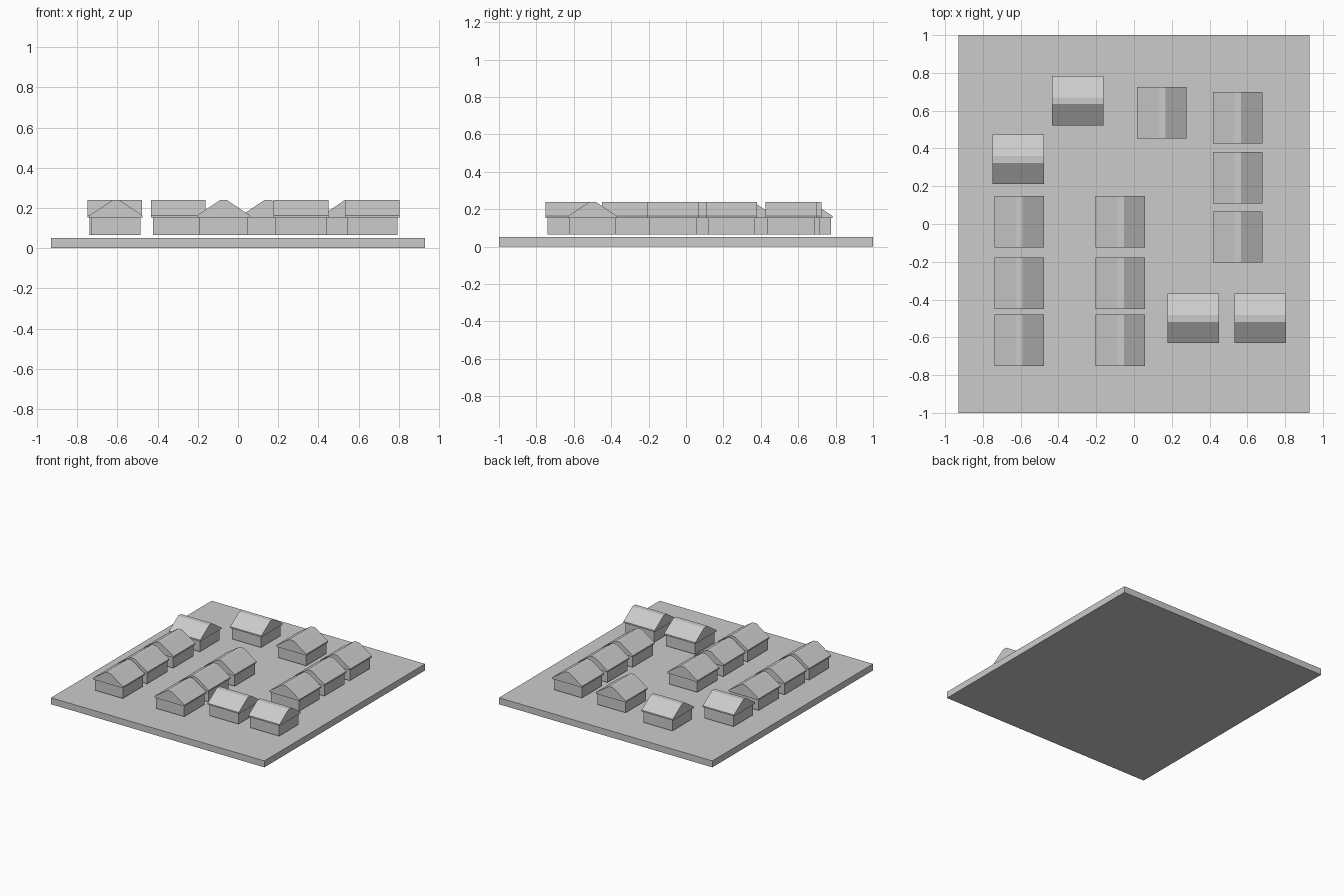
import bpy, bmesh, math

if "Cube" in bpy.data.objects:
    bpy.data.objects.remove(bpy.data.objects["Cube"])

grey = bpy.data.materials.new("plain grey")
grey.diffuse_color = (0.6, 0.6, 0.6, 1)
grey.use_nodes = True
grey.node_tree.nodes["Principled BSDF"].inputs["Base Color"].default_value = grey.diffuse_color


def prism(name, profile, length):
    """Extrude an x-z outline along y, centred on y = 0."""
    bm = bmesh.new()
    face = bm.faces.new([bm.verts.new((x, -length / 2, z)) for x, z in profile])
    ext = bmesh.ops.extrude_face_region(bm, geom=[face])["geom"]
    verts = [v for v in ext if isinstance(v, bmesh.types.BMVert)]
    bmesh.ops.translate(bm, verts=verts, vec=(0, length, 0))
    bmesh.ops.recalc_face_normals(bm, faces=bm.faces)
    mesh = bpy.data.meshes.new(name)
    bm.to_mesh(mesh)
    bm.free()
    mesh.materials.append(grey)
    return mesh


def place(name, mesh, x=0, y=0, turn=0):
    ob = bpy.data.objects.new(name, mesh)
    ob.location = (x, y, 0)
    ob.rotation_euler.z = turn
    bpy.context.collection.objects.link(ob)


def box(w, z0, z1):
    return [(-w, z0), (w, z0), (w, z1), (-w, z1)]


# Ground slab
place("ground_slab", prism("ground_slab", box(0.93, 0, 0.051), 2.0))

# Shared house parts: walls, and a gabled roof with thin eaves and a flat ridge
walls = prism("walls", box(0.122, 0.065, 0.154), 0.252)
roof = prism("roof", [(-0.131, 0.152), (0.131, 0.152), (0.131, 0.163),
                      (0.018, 0.239), (-0.018, 0.239), (-0.131, 0.163)], 0.272)

# Houses with ridges running front to back
rows = [(x, y) for x in (-0.607, -0.072) for y in (0.012, -0.313, -0.615)]
rows += [(0.548, y) for y in (0.562, 0.244, -0.069)] + [(0.148, 0.588)]
# Houses with ridges running left to right
cross = [(-0.297, 0.652), (-0.613, 0.342), (0.313, -0.5), (0.668, -0.5)]

for spots, turn in ((rows, 0), (cross, math.pi / 2)):
    for x, y in spots:
        place("house_walls", walls, x, y, turn)
        place("house_roof", roof, x, y, turn)
